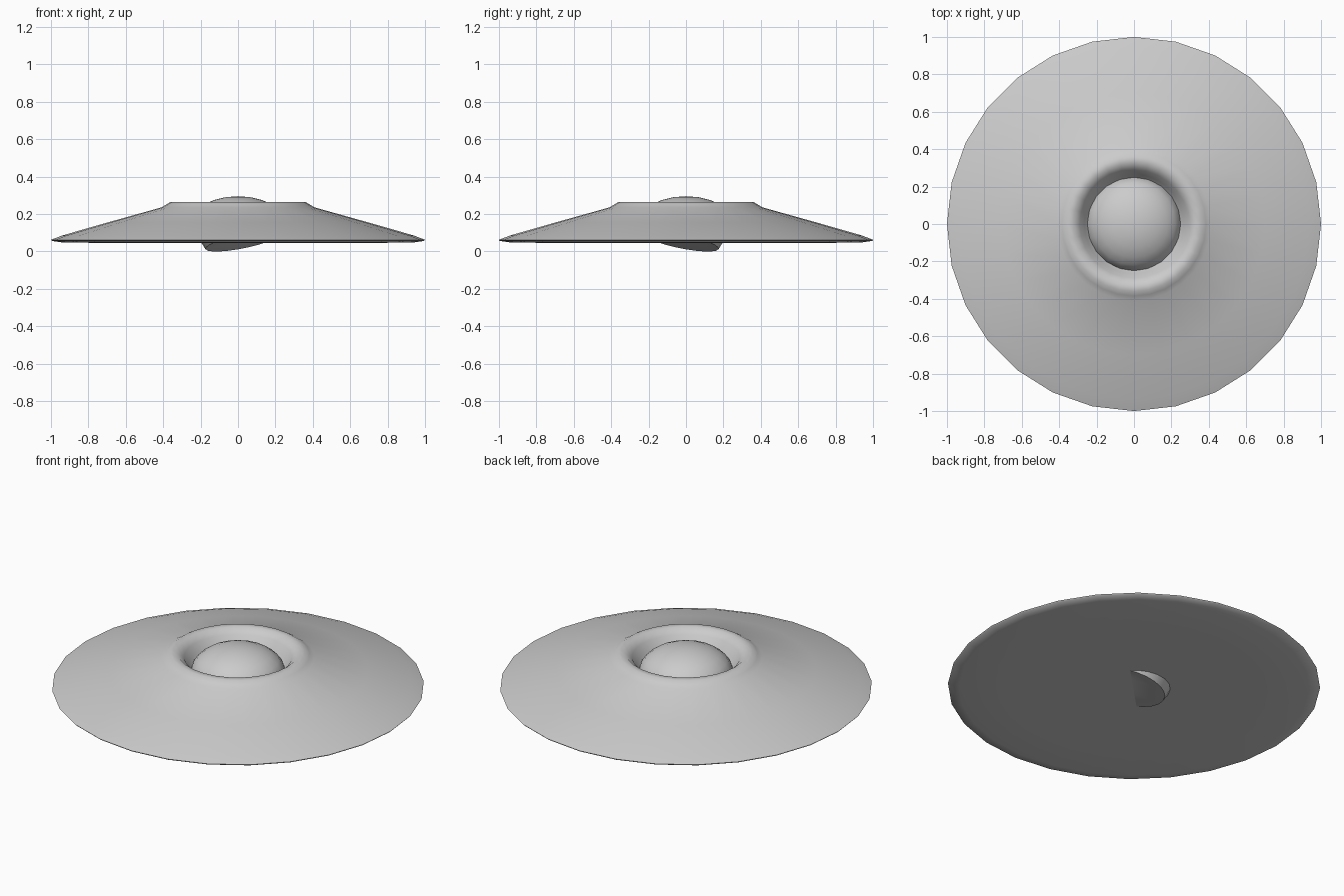
import bpy, bmesh, math
from mathutils import Vector

if "Cube" in bpy.data.objects:
    bpy.data.objects.remove(bpy.data.objects["Cube"])


def lathe(name, profile, segments, cut=None):
    """Spin a (radius, height) profile around z; optionally slice with a plane."""
    bm = bmesh.new()
    verts = [bm.verts.new((r, 0, z)) for r, z in profile]
    edges = [bm.edges.new(pair) for pair in zip(verts, verts[1:])]
    bmesh.ops.spin(bm, geom=verts + edges, axis=(0, 0, 1), cent=(0, 0, 0),
                   angle=math.tau, steps=segments, use_duplicate=False)
    bmesh.ops.remove_doubles(bm, verts=bm.verts, dist=0.0005)
    if cut:
        point, normal = cut
        out = bmesh.ops.bisect_plane(bm, geom=bm.verts[:] + bm.edges[:] + bm.faces[:],
                                     plane_co=point, plane_no=normal, clear_inner=True)
        rim = [g for g in out["geom_cut"] if isinstance(g, bmesh.types.BMEdge)]
        bmesh.ops.contextual_create(bm, geom=rim)
    bmesh.ops.recalc_face_normals(bm, faces=bm.faces)
    mesh = bpy.data.meshes.new(name)
    bm.to_mesh(mesh)
    bm.free()
    obj = bpy.data.objects.new(name, mesh)
    bpy.context.collection.objects.link(obj)
    bpy.ops.object.select_all(action='DESELECT')
    obj.select_set(True)
    bpy.context.view_layer.objects.active = obj
    bpy.ops.object.shade_smooth_by_angle(angle=math.radians(50))
    return obj


# Wide disc: flat underside, thin rim, sloping top and raised collar with a recess
lathe("saucer_body", [(0, 0.045), (0.70, 0.045), (0.94, 0.048), (0.995, 0.056),
                      (1.0, 0.062), (0.94, 0.085), (0.70, 0.154), (0.41, 0.235),
                      (0.385, 0.25), (0.36, 0.265), (0.325, 0.265), (0.29, 0.235),
                      (0.265, 0.19), (0.24, 0.16), (0, 0.16)], 28)

# Central dome: flattened ball whose base is sliced at a tilt and pokes out below
dome = [(0.255 * math.sin(a), 0.148 + 0.147 * math.cos(a))
        for a in (math.radians(d) for d in range(0, 106, 15))]
dome += [(0.195, 0.045), (0.16, -0.01)]
lathe("centre_dome", dome, 20,
      cut=(Vector((0, 0, 0.044)), Vector((-0.19, 0.19, 1)).normalized()))
